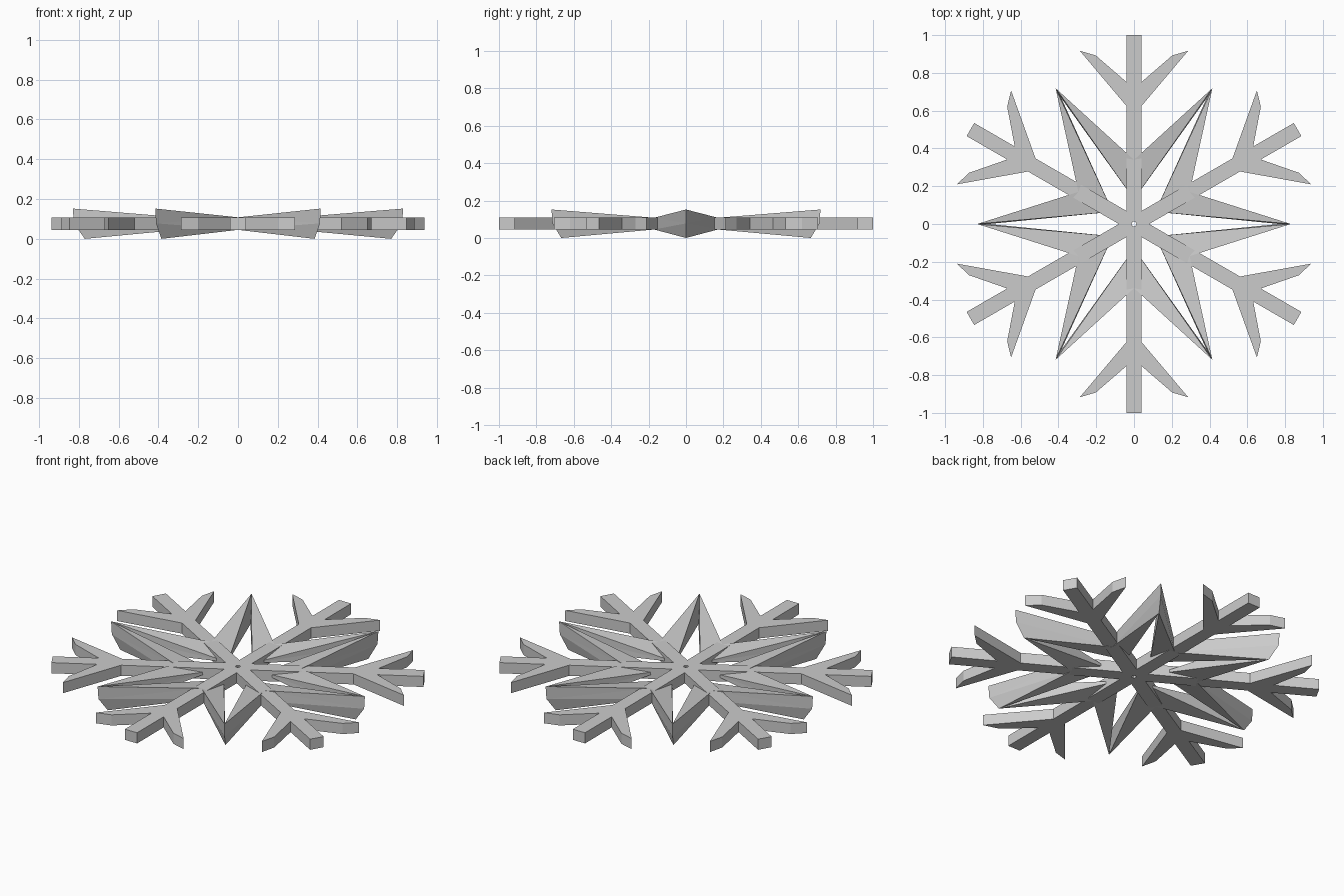
import bpy
import bmesh
from math import radians
from mathutils import Matrix, Vector

cube = bpy.data.objects.get("Cube")
if cube:
    bpy.data.objects.remove(cube, do_unlink=True)

# One plain grey for the whole ornament
grey = bpy.data.materials.new("light_grey")
grey.use_nodes = True
colour = (0.6, 0.6, 0.6, 1)
grey.diffuse_color = colour
grey.node_tree.nodes["Principled BSDF"].inputs["Base Color"].default_value = colour

ARM_LOW, ARM_HIGH = 0.045, 0.108


def finish(name, bm, angle):
    """Turn a bmesh into a grey object rotated about the centre."""
    bmesh.ops.recalc_face_normals(bm, faces=bm.faces)
    bm.transform(Matrix.Rotation(radians(angle), 4, "Z"))
    mesh = bpy.data.meshes.new(name)
    bm.to_mesh(mesh)
    bm.free()
    mesh.materials.append(grey)
    obj = bpy.data.objects.new(name, mesh)
    bpy.context.collection.objects.link(obj)


def branched_arm(name, angle):
    """Flat arm with a wedge root and two side twigs."""
    half = [(0.007, 0.012), (0.04, 0.069), (0.04, 0.625), (0.287, 0.917),
            (0.202, 0.892), (0.04, 0.752), (0.04, 1.0)]
    outline = half + [(-x, y) for x, y in reversed(half)]
    bm = bmesh.new()
    face = bm.faces.new([bm.verts.new((x, y, ARM_LOW)) for x, y in outline])
    top = bmesh.ops.extrude_face_region(bm, geom=[face])["geom"]
    verts = [v for v in top if isinstance(v, bmesh.types.BMVert)]
    bmesh.ops.translate(bm, verts=verts, vec=(0, 0, ARM_HIGH - ARM_LOW))
    finish(name, bm, angle)


def star_chevron(name, angle):
    """Pair of blades that cross an arm and end in two star tips."""
    bm = bmesh.new()
    inner = bm.verts.new((0, 0.13, 0.077))
    valley_top = bm.verts.new((0, 0.34, ARM_HIGH))
    valley_low = bm.verts.new((0, 0.34, ARM_LOW))
    for side in (-1, 1):
        out = Vector((side * 0.5, 0.866, 0))
        tip_top, tip_mid, tip_low = (
            bm.verts.new(out * r + Vector((0, 0, z)))
            for r, z in ((0.83, 0.152), (0.825, 0.078), (0.77, 0)))
        for face in ((inner, valley_top, tip_top),
                     (inner, tip_low, valley_low),
                     (valley_top, valley_low, tip_mid),
                     (valley_top, tip_mid, tip_top),
                     (valley_low, tip_low, tip_mid),
                     (inner, tip_top, tip_mid),
                     (inner, tip_mid, tip_low)):
            bm.faces.new(face)
    finish(name, bm, angle)


for i in range(6):
    branched_arm(f"arm_{i + 1}", 60 * i)
    star_chevron(f"star_chevron_{i + 1}", 60 * i)
